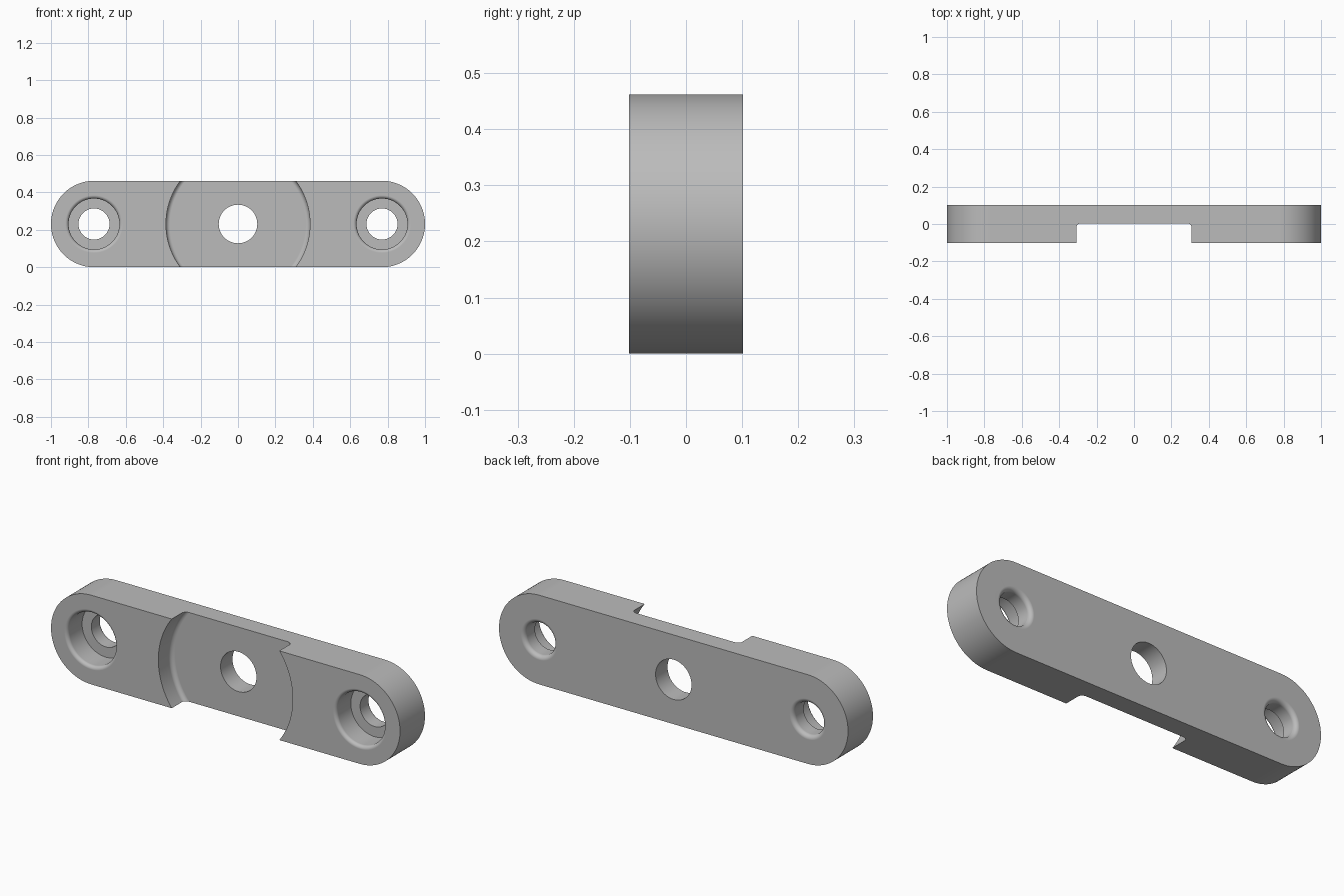
import bpy, bmesh, math
from mathutils import Matrix, Vector

cube = bpy.data.objects.get("Cube")
if cube:
    bpy.data.objects.remove(cube, do_unlink=True)

R = 0.231          # half height and end radius
T = 0.102          # half thickness
HOLE_X = 0.77      # screw hole offset
OVER = 0.05        # cutter overshoot

grey = bpy.data.materials.new("satin grey")
grey.use_nodes = True
grey.diffuse_color = (0.5, 0.5, 0.5, 1)
grey.node_tree.nodes["Principled BSDF"].inputs["Base Color"].default_value = (0.5, 0.5, 0.5, 1)


def make_object(name, bm):
    bmesh.ops.recalc_face_normals(bm, faces=bm.faces)
    mesh = bpy.data.meshes.new(name)
    bm.to_mesh(mesh)
    bm.free()
    mesh.materials.append(grey)
    obj = bpy.data.objects.new(name, mesh)
    bpy.context.collection.objects.link(obj)
    return obj


def fillet(cr, cy, r, start, end, n=8):
    """Arc of (radius, y) points about a centre, angles in degrees."""
    angles = [math.radians(start + (end - start) * i / n) for i in range(n + 1)]
    return [(cr + r * math.cos(a), cy + r * math.sin(a)) for a in angles]


def turned(name, profile, x, n=96):
    """Closed solid from a (radius, y) profile turned about the y axis."""
    bm = bmesh.new()
    rings = []
    for r, y in profile:
        rings.append([bm.verts.new((x + r * math.cos(2 * math.pi * i / n), y,
                                    R + r * math.sin(2 * math.pi * i / n))) for i in range(n)])
    for a, b in zip(rings, rings[1:]):
        for i in range(n):
            j = (i + 1) % n
            bm.faces.new((a[i], a[j], b[j], b[i]))
    bm.faces.new(rings[0])
    bm.faces.new(rings[-1])
    obj = make_object(name, bm)
    obj.hide_render = True
    return obj


# Bar with fully rounded ends
bm = bmesh.new()
outline = []
for side in (1, -1):
    for i in range(49):
        a = math.pi * i / 48 - math.pi / 2
        outline.append(bm.verts.new((side * (1 - R + R * math.cos(a)), -T, R + side * R * math.sin(a))))
face = bm.faces.new(outline)
extruded = bmesh.ops.extrude_face_region(bm, geom=[face])
moved = [v for v in extruded["geom"] if isinstance(v, bmesh.types.BMVert)]
bmesh.ops.translate(bm, verts=moved, vec=(0, 2 * T, 0))
bar = make_object("mounting_bar", bm)

# Round recess with a filleted floor, and the plain centre hole
floor, f = 0.004, 0.022
recess = [(0.385, -T - OVER)] + fillet(0.385 - f, floor - f, f, 0, 90)
cutters = [turned("recess_cutter", recess, 0, 192),
           turned("centre_hole_cutter", [(0.103, -T - OVER), (0.103, T + OVER)], 0)]

# Counterbored screw holes with rounded lips on both faces
bore, hole, lip, shoulder = 0.136, 0.083, 0.018, 0.018
screw = [(bore + lip, -T - OVER)]
screw += fillet(bore + lip, -T + lip, lip, 270, 180)
screw += [(bore, shoulder), (hole, shoulder)]
screw += fillet(hole + 0.022, T - 0.022, 0.022, 180, 90)
screw += [(hole + 0.022, T + OVER)]
for side, label in ((1, "left"), (-1, "right")):
    cutters.append(turned(label + "_screw_hole_cutter", screw, side * HOLE_X))

# Cut, then shade with crisp edges
bpy.ops.object.select_all(action='DESELECT')
bpy.context.view_layer.objects.active = bar
bar.select_set(True)
for cutter in cutters:
    mod = bar.modifiers.new("cut", 'BOOLEAN')
    mod.operation = 'DIFFERENCE'
    mod.solver = 'EXACT'
    mod.object = cutter
    bpy.ops.object.modifier_apply(modifier=mod.name)
    bpy.data.objects.remove(cutter, do_unlink=True)
bpy.ops.object.shade_smooth_by_angle(angle=math.radians(30))
weighted = bar.modifiers.new("clean_normals", 'WEIGHTED_NORMAL')
weighted.keep_sharp = True
